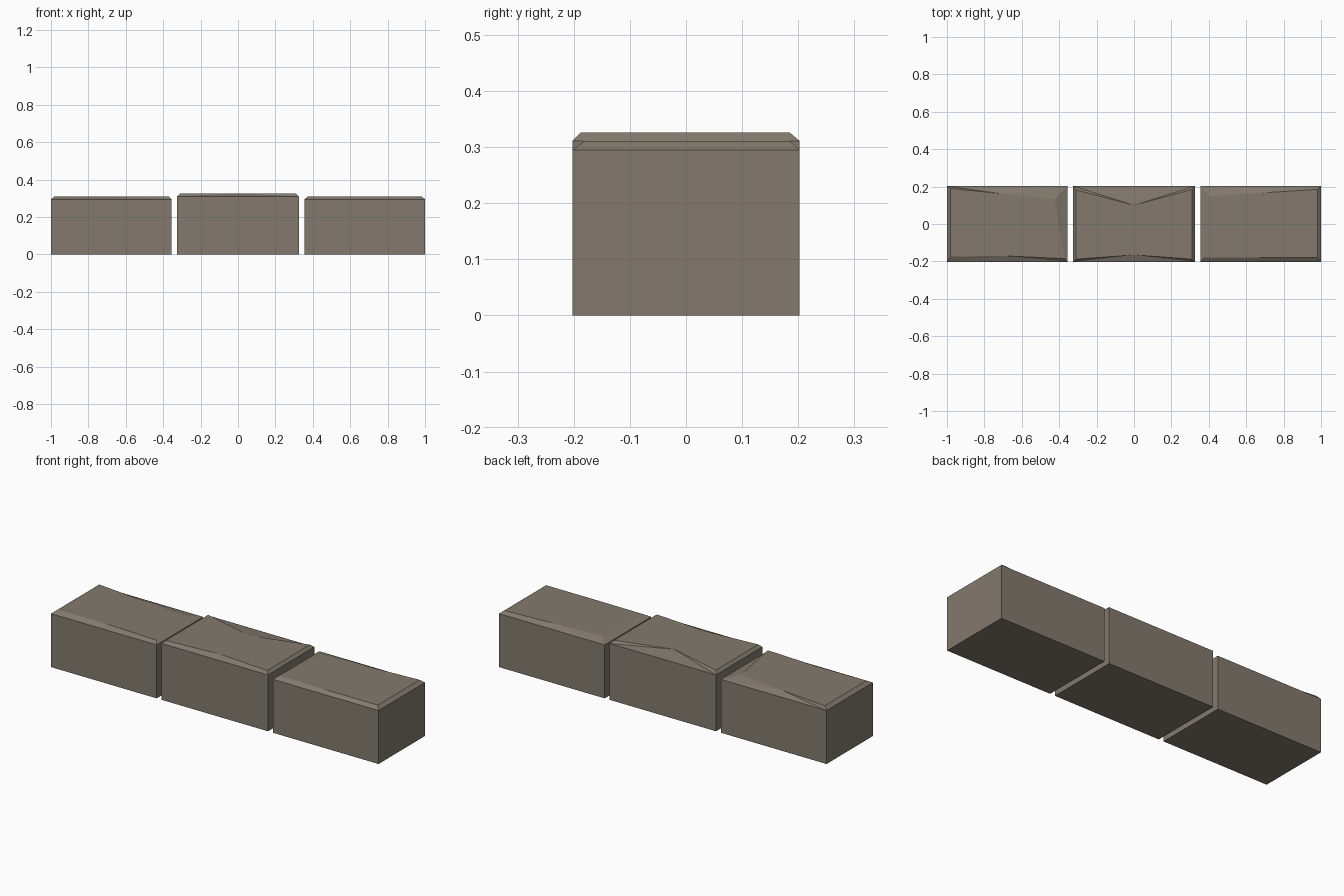
import bpy, bmesh

if "Cube" in bpy.data.objects:
    bpy.data.objects.remove(bpy.data.objects["Cube"])

# One worn stone colour
stone = bpy.data.materials.new("worn stone")
stone.diffuse_color = (0.227, 0.195, 0.156, 1)
stone.use_nodes = True
stone.node_tree.nodes["Principled BSDF"].inputs["Base Color"].default_value = stone.diffuse_color
HALF_DEPTH = 0.2025


def stone_block(name, x0, x1, wall, top, front, back):
    """Box whose worn top is framed by uneven chamfers.
    front and back: three (x, y) points each, left to right."""
    bm = bmesh.new()
    xm = front[1][0]
    rim = [(x0, -HALF_DEPTH), (x1, -HALF_DEPTH), (x1, HALF_DEPTH), (x0, HALF_DEPTH)]
    low = [bm.verts.new((x, y, 0)) for x, y in rim]
    mid = [bm.verts.new((x, y, wall)) for x, y in rim]
    f = [bm.verts.new((x, y, top)) for x, y in front]
    b = [bm.verts.new((x, y, top)) for x, y in back]
    # bottom and walls
    bm.faces.new(low[::-1])
    for i in range(4):
        j = (i + 1) % 4
        bm.faces.new((low[i], low[j], mid[j], mid[i]))
    # chamfers: front and back broken at the middle point, plain ends
    for (l, r), (p, q, s) in (((mid[0], mid[1]), f), ((mid[2], mid[3]), b[::-1])):
        bm.faces.new((l, q, p))
        bm.faces.new((l, r, q))
        bm.faces.new((r, s, q))
    bm.faces.new((mid[1], mid[2], b[2], f[2]))
    bm.faces.new((mid[3], mid[0], f[0], b[0]))
    # flat top
    bm.faces.new(f + b[::-1])
    bmesh.ops.recalc_face_normals(bm, faces=bm.faces)
    mesh = bpy.data.meshes.new(name)
    bm.to_mesh(mesh)
    bm.free()
    mesh.materials.append(stone)
    bpy.context.collection.objects.link(bpy.data.objects.new(name, mesh))


stone_block("left_block", -1, -0.355, 0.295, 0.311,
            [(-0.98, -0.175), (-0.70, -0.17), (-0.37, -0.185)],
            [(-0.98, 0.19), (-0.70, 0.161), (-0.425, 0.13)])
stone_block("middle_block", -0.325, 0.325, 0.311, 0.326,
            [(-0.31, -0.188), (0, -0.165), (0.31, -0.188)],
            [(-0.31, 0.182), (0, 0.10), (0.31, 0.185)])
stone_block("right_block", 0.355, 1, 0.295, 0.311,
            [(0.375, -0.178), (0.68, -0.18), (0.98, -0.18)],
            [(0.405, 0.15), (0.69, 0.167), (0.98, 0.185)])
